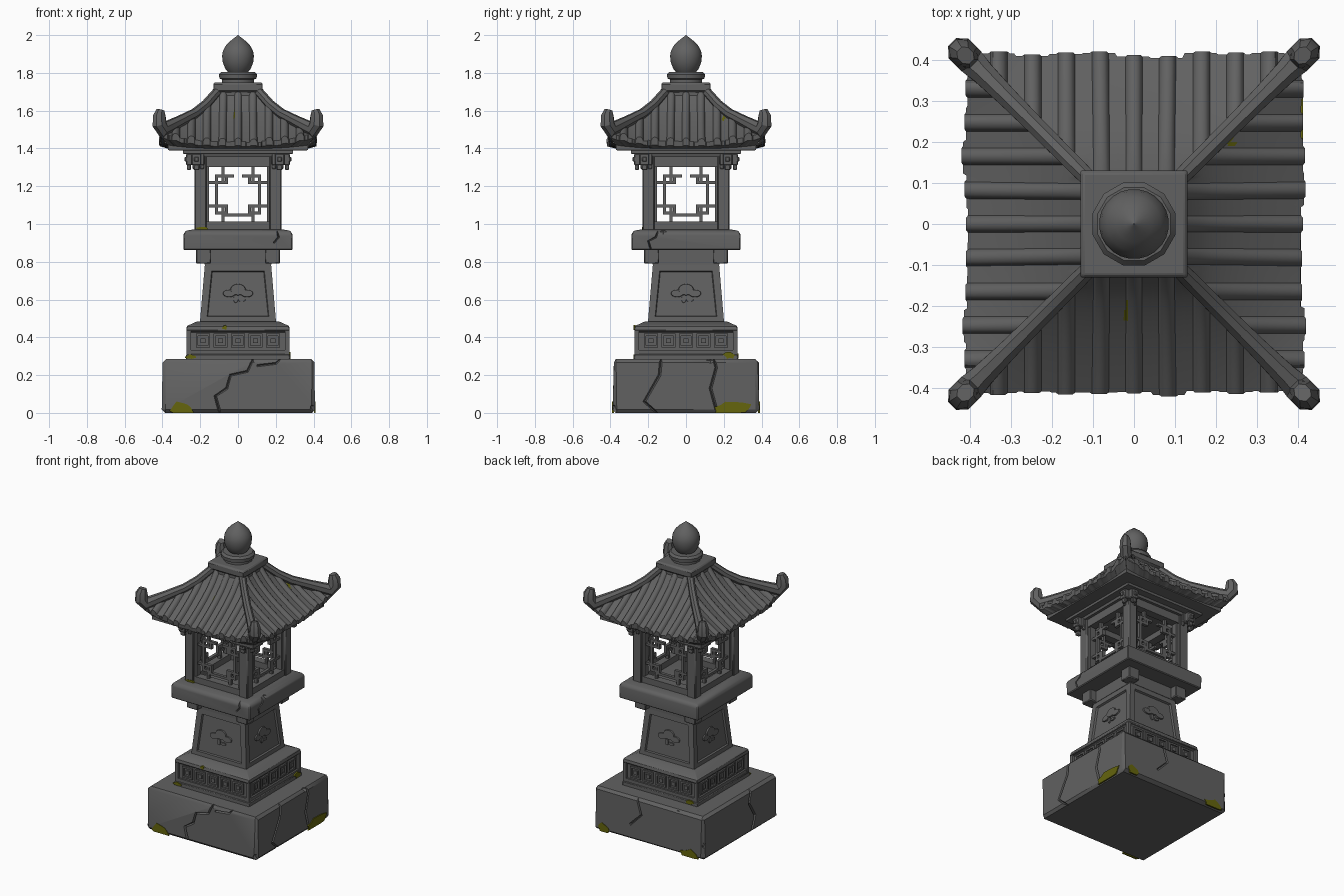
import bpy, bmesh, math, random
from mathutils import Matrix, Vector

if "Cube" in bpy.data.objects:
    bpy.data.objects.remove(bpy.data.objects["Cube"])

random.seed(4)


def material(name, rgb):
    m = bpy.data.materials.new(name)
    m.diffuse_color = (*rgb, 1)
    m.use_nodes = True
    m.node_tree.nodes["Principled BSDF"].inputs["Base Color"].default_value = m.diffuse_color
    return m


STONE = material("grey_stone", (0.12, 0.12, 0.12))
MOSS = material("olive_moss", (0.13, 0.13, 0.004))


def turn(k):
    return Matrix.Rotation(k * math.pi / 2, 4, 'Z')


def finish(bm, name, mats=(STONE,), bevel=0.0, recalc=True):
    if recalc:
        bmesh.ops.recalc_face_normals(bm, faces=bm.faces)
    me = bpy.data.meshes.new(name)
    bm.to_mesh(me)
    bm.free()
    ob = bpy.data.objects.new(name, me)
    bpy.context.collection.objects.link(ob)
    for m in mats:
        me.materials.append(m)
    if bevel:
        b = ob.modifiers.new("worn_edges", 'BEVEL')
        b.width, b.segments, b.limit_method = bevel, 1, 'ANGLE'
    return ob


def loft(bm, rings):
    rows = [[bm.verts.new(p) for p in r] for r in rings]
    n = len(rows[0])
    for a, b in zip(rows, rows[1:]):
        for i in range(n):
            bm.faces.new((a[i], a[(i + 1) % n], b[(i + 1) % n], b[i]))
    bm.faces.new(rows[0][::-1])
    bm.faces.new(rows[-1])


def tier(levels, n=4):
    """Stacked rings (half width, height); n=4 gives square tiers."""
    bm = bmesh.new()
    f = 1 / math.cos(math.pi / n) if n == 4 else 1
    loft(bm, [[(r * f * math.cos((i + .5) * math.tau / n), r * f * math.sin((i + .5) * math.tau / n), z)
               for i in range(n)] for r, z in levels])
    bmesh.ops.recalc_face_normals(bm, faces=bm.faces)
    return bm


def boxes(name, items, bevel=0.0):
    """Boxes (x0, x1, y0, y1, z0, z1) described on the front, repeated on four sides."""
    bm = bmesh.new()
    for k in range(4):
        for x0, x1, y0, y1, z0, z1 in items:
            m = Matrix.LocRotScale(Vector(((x0 + x1) / 2, (y0 + y1) / 2, (z0 + z1) / 2)), None,
                                   Vector((abs(x1 - x0), abs(y1 - y0), abs(z1 - z0))))
            bmesh.ops.create_cube(bm, size=1, matrix=turn(k) @ m)
    return finish(bm, name, bevel=bevel)


def carve(ob, cutters):
    for c in cutters:
        c.hide_render = True
        m = ob.modifiers.new("carve", 'BOOLEAN')
        m.operation, m.object, m.solver = 'DIFFERENCE', c, 'EXACT'
    bpy.context.view_layer.update()
    me = bpy.data.meshes.new_from_object(ob.evaluated_get(bpy.context.evaluated_depsgraph_get()))
    ob.modifiers.clear()
    ob.data = me
    for c in cutters:
        bpy.data.objects.remove(c)


def crack(k, off, pts, w=0.007):
    """Wedge cutter following a broken line (u, z) on side k."""
    bm = bmesh.new()
    rings = []
    for i, (u, z) in enumerate(pts):
        a, b = pts[max(i - 1, 0)], pts[min(i + 1, len(pts) - 1)]
        d = Vector((b[0] - a[0], b[1] - a[1])).normalized()
        q = (-d.y * w * 2, d.x * w * 2)
        rings.append([turn(k) @ Vector(p) for p in ((u - q[0], -off - .02, z - q[1]),
                                                    (u + q[0], -off - .02, z + q[1]), (u, -off + .02, z))])
    loft(bm, rings)
    return finish(bm, "crack_cutter")


def chip(x, y, z, r):
    bm = bmesh.new()
    bmesh.ops.create_icosphere(bm, subdivisions=1, radius=r, matrix=Matrix.Translation((x, y, z)))
    return finish(bm, "chip_cutter")


# rough foundation block with cracks and chipped edges
bm = bmesh.new()
bmesh.ops.create_cube(bm, size=1, matrix=Matrix.LocRotScale(Vector((0.003, 0, 0.142)), None, Vector((.805, .77, .284))))
bmesh.ops.bevel(bm, geom=list(bm.edges), offset=0.017, segments=1, affect='EDGES')
for v in bm.verts:
    v.co += Vector((random.uniform(-.005, .005), random.uniform(-.005, .005), 0))
base = finish(bm, "foundation_block")
carve(base, [
    crack(0, .385, [(.09, .31), (.05, .22), (-.04, .2), (-.06, .13), (-.12, .09), (-.09, -.02)]),
    crack(0, .385, [(.1, .25), (.2, .262), (.25, .31)]),
    crack(1, .403, [(-.13, .31), (-.14, .2), (-.22, .06), (-.13, -.02)]),
    crack(1, .403, [(.14, .31), (.16, .24), (.13, .13), (.16, .02)]),
    crack(2, .385, [(-.1, .31), (-.06, .18), (-.14, .1)]),
    crack(3, .397, [(.12, .31), (.09, .2), (.15, .1), (.1, -.02)]),
    chip(.09, -.40, .295, .04), chip(.415, .13, .295, .04), chip(-.41, .39, .1, .03),
    chip(.41, -.395, .02, .035), chip(-.2, .4, .29, .035), chip(-.41, -.1, .295, .035)])

# plinth with a square fret frieze
finish(tier([(.275, .275), (.275, .31), (.258, .312), (.258, .43), (.275, .435), (.27, .46), (.215, .485)]),
       "plinth", bevel=.004)
frieze = [(-.272, -.25, -.272, -.25, .31, .44), (.25, .272, -.272, -.25, .31, .44),
          (-.25, .25, -.270, -.25, .31, .332)]
for i in range(5):
    u, z, s, t = (i - 2) * .093, .382, .037, .011
    frieze += [(u - s, u - s + t, -.268, -.25, z - s, z + s), (u + s - t, u + s, -.268, -.25, z - s, z + s),
               (u - s + t, u + s - t, -.268, -.25, z - s, z - s + t),
               (u - s + t, u + s - t, -.268, -.25, z + s - t, z + s),
               (u - .013, u + .013, -.266, -.25, z - .013, z + .013)]
boxes("plinth_frieze", frieze)

# tapered pedestal with sunk panels
bm = tier([(.202, .475), (.175, .79)])
sides = [f for f in bm.faces if abs(f.normal.z) < .5]
bmesh.ops.inset_individual(bm, faces=sides, thickness=.052)
bmesh.ops.inset_individual(bm, faces=sides, thickness=.006, depth=-.012)
finish(bm, "pedestal")
finish(tier([(.178, .785), (.178, .865)]), "pedestal_neck")

# cloud relief in each panel
bm = bmesh.new()
for k in range(4):
    for i, (u, z, ru, rz) in enumerate([(0, .652, .045, .034), (-.047, .632, .037, .022), (.047, .632, .037, .022),
                                        (-.012, .602, .014, .022), (.02, .597, .022, .01)]):
        m = turn(k) @ Matrix.Translation((u, -.171 - i * .0008, z)) @ Matrix.Rotation(math.pi / 2 - .085, 4, 'X')
        bmesh.ops.create_cone(bm, cap_ends=True, segments=14, radius1=1, radius2=.85, depth=.026,
                              matrix=m @ Matrix.Diagonal((ru, rz, 1, 1)))
finish(bm, "cloud_relief")

# corner blocks and platform
boxes("platform_corner_block", [(-.222, -.142, -.222, -.142, .79, .868)], bevel=.005)
slab = finish(tier([(.288, .862), (.29, .945), (.275, .965), (.23, .972)]), "platform_slab", bevel=.005)
carve(slab, [crack(1, .29, [(-.14, .99), (-.16, .93), (-.2, .91), (-.18, .85)], .005),
             crack(0, .29, [(.2, .99), (.215, .93), (.19, .9)], .005), chip(.29, -.12, .97, .025)])

# lantern chamber: posts, sills, lintels, ceiling
boxes("chamber_post", [(-.23, -.168, -.23, -.168, .965, 1.375)], bevel=.005)
boxes("chamber_frame", [(-.17, .17, -.222, -.17, .965, 1.012), (-.17, .17, -.222, -.17, 1.303, 1.375),
                        (-.17, -.153, -.212, -.175, 1.012, 1.303), (.153, .17, -.212, -.175, 1.012, 1.303)])
finish(tier([(.2, 1.34), (.2, 1.38)]), "chamber_ceiling")

# window lattice
bars, t, zc = [], .008, 1.157


def bar(x0, x1, z0, z1):
    bars.append((x0 - t, x1 + t, -.2, -.18, zc + z0 - t, zc + z1 + t))


for s in (-1, 1):
    def pair(a, b, z0, z1):
        bar(min(a * s, b * s), max(a * s, b * s), min(z0, z1), max(z0, z1))
    for h in (-1, 1):
        pair(.08, .08, h * .062, h * .15)
        pair(.062, .155, h * .062, h * .062)
        pair(.062, .062, h * .062, h * .098)
        pair(.062, .115, h * .098, h * .098)
        pair(.115, .115, h * .062, h * .098)
    pair(.115, .115, -.062, .062)
    pair(.03, .08, .098, .098)
bar(-.08, .08, -.11, -.11)
boxes("window_lattice", bars)

# corner brackets with hanging prongs and the top plate
boxes("corner_bracket", [(-.275, -.178, -.245, -.195, 1.312, 1.372), (-.245, -.195, -.275, -.178, 1.312, 1.372),
                         (-.27, -.25, -.235, -.205, 1.285, 1.315), (-.235, -.205, -.27, -.25, 1.285, 1.315),
                         (-.2, -.18, -.24, -.22, 1.29, 1.315), (.18, .2, -.24, -.22, 1.29, 1.315),
                         (-.232, -.208, -.282, -.27, 1.33, 1.355), (.208, .232, -.282, -.27, 1.33, 1.355)], bevel=.004)
finish(tier([(.24, 1.355), (.245, 1.37), (.29, 1.372), (.29, 1.392)]), "top_plate")
finish(tier([(.355, 1.388), (.37, 1.392), (.37, 1.425)]), "roof_soffit")


# tiled roof: ribbed concave slopes with lifted corners
def slope(d):
    return 1.69 - .255 * max(0, (d - .12) / .29) ** .7


bm = bmesh.new()
COLS, ROWS, E = 160, 12, .41
for k in range(4):
    ends = [random.uniform(-.006, .006) for _ in range(14)]
    grid = []
    for c in range(COLS + 1):
        x = -E + 2 * E * c / COLS
        rib = .021 * math.sqrt(max(0, math.cos(math.tau * x / .082)))
        e = E + (ends[int((x + .45) / .082)] if abs(x) < .37 else 0) + (.004 if rib else 0)
        d0 = max(abs(x), .11)
        col = []
        for r in range(ROWS + 1):
            d = d0 + (max(e, d0) - d0) * r / ROWS
            lift = .05 * (abs(x) / E) ** 3 * (d / E) ** 2
            bow = 1 - .06 * (1 - d / E) * (abs(x) < .11)
            col.append((x * bow, -d, slope(d) + lift + rib))
        lift = .05 * (abs(x) / E) ** 3
        col.append((x, -max(e, d0) + .003, 1.41 + lift + rib * .3))
        col.append((x * .89, -.365, 1.397 + lift * .3))
        grid.append([bm.verts.new(turn(k) @ Vector(p)) for p in col])
    for a, b in zip(grid, grid[1:]):
        for r in range(len(a) - 1):
            f = bm.faces.new((a[r], a[r + 1], b[r + 1], b[r]))
            p = f.calc_center_median()
            if min((p.xy - Vector(q)).length for q in ((.23, .2), (-.02, -.21))) < .013:
                f.material_index = 1
finish(bm, "roof_tiles", (STONE, MOSS), recalc=False)

# hip ridges ending in upturned horns
path = [(.11, 1.70, .026), (.17, 1.632, .027), (.23, 1.584, .028), (.31, 1.543, .031), (.365, 1.515, .036),
        (.398, 1.500, .043), (.416, 1.53, .043), (.416, 1.572, .038), (.41, 1.603, .024)]
bm = bmesh.new()
for k in range(4):
    rings = []
    for i, (d, z, r) in enumerate(path):
        a, b = path[max(i - 1, 0)], path[min(i + 1, len(path) - 1)]
        tan = Vector(((b[0] - a[0]) * 1.414, b[1] - a[1])).normalized()
        ring = []
        for j in range(8):
            q = (j + .5) * math.tau / 8
            w, h = .85 * r * math.cos(q), r * math.sin(q)
            s = d * 1.414 - h * tan.y
            ring.append(turn(k) @ Vector(((s - w) * .7071, (s + w) * .7071, z + h * tan.x)))
        rings.append(ring)
    loft(bm, rings)
finish(bm, "hip_ridge")

# roof cap, ring and bud finial
finish(tier([(.118, 1.66), (.118, 1.70), (.13, 1.705), (.13, 1.742), (.122, 1.75)]), "roof_cap", bevel=.003)
finish(tier([(.088, 1.745), (.088, 1.765), (.102, 1.77), (.104, 1.792), (.092, 1.806), (.06, 1.806)], 12), "finial_ring")
finish(tier([(.05, 1.80), (.068, 1.822), (.081, 1.855), (.085, 1.89), (.08, 1.917), (.066, 1.943), (.044, 1.966),
             (.02, 1.985), (.001, 2.0)], 24), "finial_bud")


# moss patches as thin plates: side, distance, u, z, half width, half height, lowest point
bm = bmesh.new()
for k, off, u, z, ru, rz, low in [(0, .391, -.30, .02, .075, .045, 0), (1, .411, .24, .02, .11, .05, 0),
                                  (2, .391, .30, .02, .07, .035, 0), (2, .391, -.33, .02, .04, .04, 0),
                                  (0, .279, -.25, .296, .03, .012, .286), (1, .279, .23, .305, .035, .02, .286),
                                  (2, .279, .22, .3, .03, .014, .286), (0, .277, -.07, .452, .016, .012, .43),
                                  (0, .2335, -.19, .975, .035, .012, .966)]:
    pts = [(u + ru * q * math.cos(a), max(low, z + rz * q * math.sin(a)))
           for a, q in ((i * math.tau / 13, random.uniform(.65, 1.1)) for i in range(13))]
    loft(bm, [[turn(k) @ Vector((x, y, zz)) for x, zz in pts] for y in (-off, -off + .009)])
finish(bm, "moss_patches", (MOSS,))

# smooth shading that keeps sharp edges
for ob in bpy.data.objects:
    ob.select_set(True)
    bpy.context.view_layer.objects.active = ob
bpy.ops.object.shade_smooth_by_angle(angle=math.radians(32))
